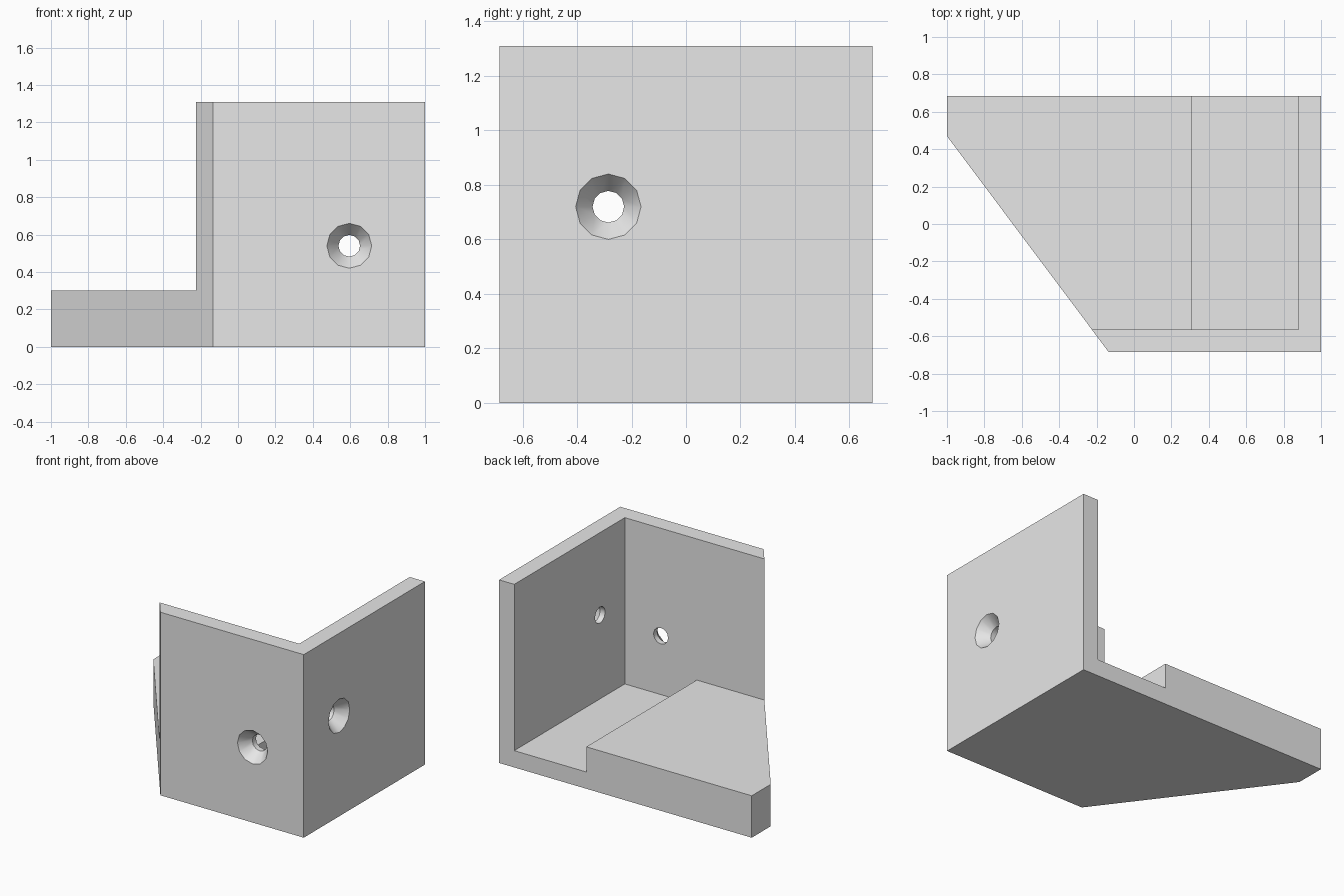
import bpy, bmesh, math
from mathutils import Matrix, Vector

cube = bpy.data.objects.get("Cube")
if cube:
    bpy.data.objects.remove(cube, do_unlink=True)

GREY = (0.8, 0.8, 0.8, 1)
grey = bpy.data.materials.new("light grey")
grey.use_nodes = True
grey.diffuse_color = GREY
grey.node_tree.nodes["Principled BSDF"].inputs["Base Color"].default_value = GREY

X, Y, H = 1.0, 0.685, 1.31        # outer half sizes and height
WALL = 0.12                       # wall and floor thickness
HOLE_R, SINK_R, SINK_DEPTH = 0.058, 0.12, 0.08


def prism(name, points, offset):
    """Solid made by sweeping a flat outline along an offset."""
    bm = bmesh.new()
    face = bm.faces.new([bm.verts.new(p) for p in points])
    swept = bmesh.ops.extrude_face_region(bm, geom=[face])["geom"]
    bmesh.ops.translate(bm, vec=offset,
                        verts=[v for v in swept if isinstance(v, bmesh.types.BMVert)])
    return finish(name, bm)


def finish(name, bm):
    bmesh.ops.recalc_face_normals(bm, faces=bm.faces)
    mesh = bpy.data.meshes.new(name)
    bm.to_mesh(mesh)
    bm.free()
    mesh.materials.append(grey)
    obj = bpy.data.objects.new(name, mesh)
    bpy.context.collection.objects.link(obj)
    return obj


def countersink(name, centre, inward):
    """Twelve-sided screw hole cutter: a cone, then a straight bore."""
    slope = (SINK_R - HOLE_R) / SINK_DEPTH
    sections = [(-0.02, SINK_R + 0.02 * slope), (SINK_DEPTH, HOLE_R), (WALL + 0.05, HOLE_R)]
    side = inward.cross(Vector((0, 0, 1)))
    bm = bmesh.new()
    rings = []
    for depth, r in sections:
        rings.append([bm.verts.new(centre + inward * depth
                                   + side * r * math.cos(i * math.tau / 12)
                                   + Vector((0, 0, r * math.sin(i * math.tau / 12))))
                      for i in range(12)])
    for a, b in zip(rings, rings[1:]):
        for i in range(12):
            j = (i + 1) % 12
            bm.faces.new((a[i], a[j], b[j], b[i]))
    bm.faces.new(rings[0])
    bm.faces.new(rings[-1])
    return finish(name, bm)


# Bracket body: footprint with one slanted corner
footprint = [(-0.135, -Y), (X, -Y), (X, Y), (-X, Y), (-X, 0.47)]
bracket = prism("corner_bracket", [(x, y, 0) for x, y in footprint], (0, 0, H))

# Hollow between the walls, stepped down to leave the raised pad
stair = [(-2, 0.3), (0.31, 0.3), (0.31, WALL), (X - WALL, WALL), (X - WALL, 2), (-2, 2)]
hollow = prism("hollow_cutter", [(x, WALL - Y, z) for x, z in stair], (0, 3, 0))

# Screw holes in the front wall and the left wall
cutters = [
    hollow,
    countersink("front_hole_cutter", Vector((0.595, -Y, 0.54)), Vector((0, 1, 0))),
    countersink("side_hole_cutter", Vector((X, -0.285, 0.72)), Vector((-1, 0, 0))),
]
for cutter in cutters:
    cut = bracket.modifiers.new(cutter.name, "BOOLEAN")
    cut.operation = "DIFFERENCE"
    cut.solver = "EXACT"
    cut.object = cutter

# Apply the cuts and remove the helpers
bpy.ops.object.select_all(action="DESELECT")
bracket.select_set(True)
bpy.context.view_layer.objects.active = bracket
for cutter in cutters:
    bpy.ops.object.modifier_apply(modifier=cutter.name)
for cutter in cutters:
    bpy.data.objects.remove(cutter, do_unlink=True)
bpy.ops.object.shade_smooth_by_angle(angle=math.radians(35))
